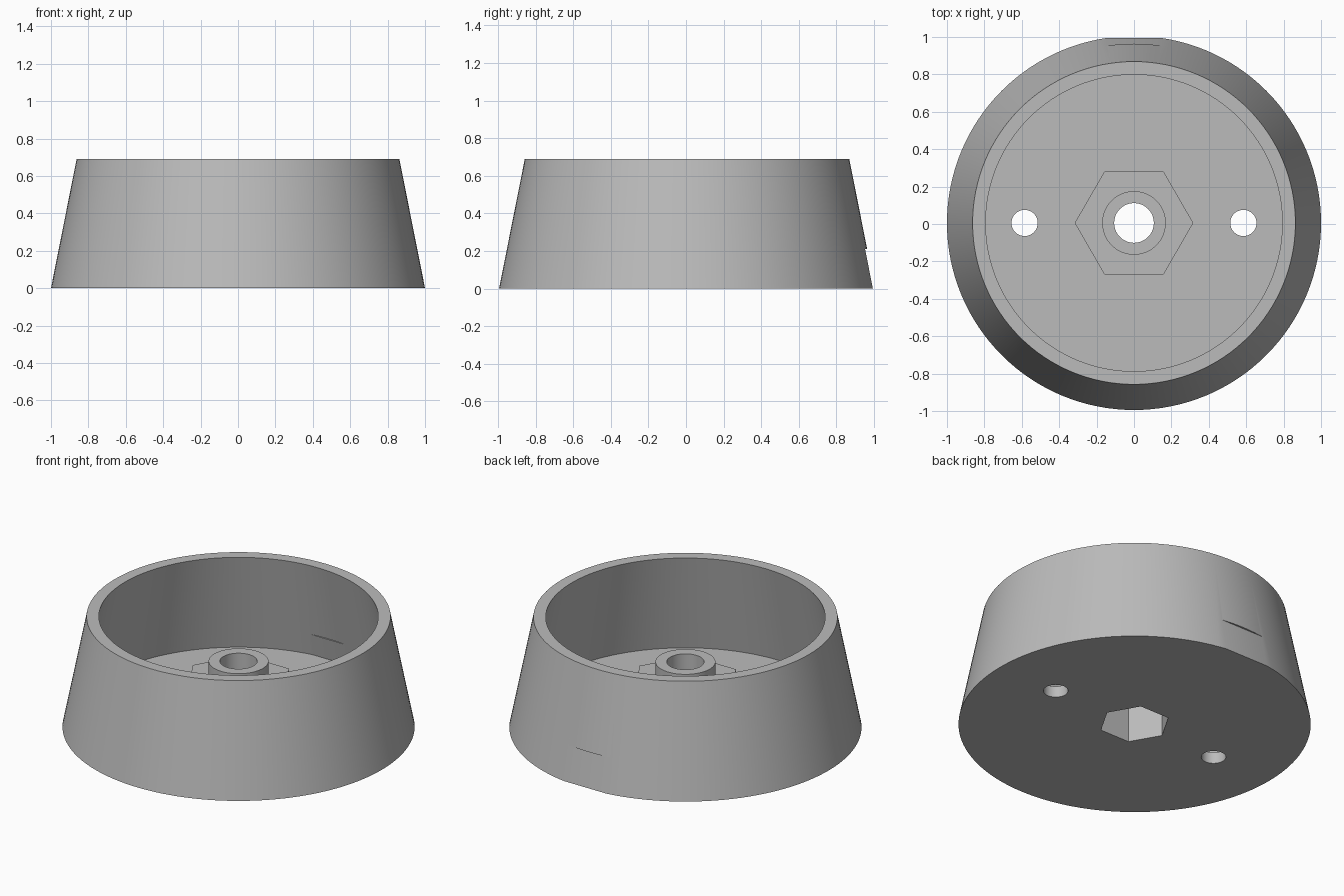
import bpy, bmesh, math
from mathutils import Matrix

if "Cube" in bpy.data.objects:
    bpy.data.objects.remove(bpy.data.objects["Cube"])

CY = 0.0055                     # the flat on the back shifts the centre slightly
HEIGHT, FLOOR, WALL = 0.69, 0.07, 0.07
R_BASE, R_TOP = 1.0, 0.863
SLOPE = (R_BASE - R_TOP) / HEIGHT
LEDGE = 0.21                    # top of the flattened patch on the back
SEG = 128

grey = bpy.data.materials.new("plain grey")
grey.use_nodes = True
color = (0.5, 0.5, 0.5, 1)
grey.diffuse_color = color
grey.node_tree.nodes["Principled BSDF"].inputs["Base Color"].default_value = color


def finish(bm, name):
    bmesh.ops.recalc_face_normals(bm, faces=bm.faces)
    mesh = bpy.data.meshes.new(name)
    bm.to_mesh(mesh)
    bm.free()
    mesh.materials.append(grey)
    obj = bpy.data.objects.new(name, mesh)
    bpy.context.collection.objects.link(obj)
    return obj


def prism(name, radius, z0, z1, x=0, sides=64, r_top=None):
    """Upright prism or cone with a corner pointing along +x."""
    bm = bmesh.new()
    move = Matrix.Translation((x, CY, (z0 + z1) / 2))
    turn = Matrix.Rotation(math.pi / 2, 4, "Z") if sides == 6 else Matrix()
    bmesh.ops.create_cone(bm, cap_ends=True, segments=sides, radius1=radius,
                          radius2=radius if r_top is None else r_top,
                          depth=z1 - z0, matrix=move @ turn)
    return finish(bm, name)


def leaning_block(name, y0, y1, z0, z1):
    """Block whose front and back lean inwards like the wall; y is given at z = 0."""
    bm = bmesh.new()
    bmesh.ops.create_cube(bm, size=1)
    for v in bm.verts:
        z = z1 if v.co.z > 0 else z0
        y = (y1 if v.co.y > 0 else y0) - SLOPE * z
        v.co = (v.co.x * 0.5, CY + y, z)
    return finish(bm, name)


def combine(target, tool, operation):
    mod = target.modifiers.new(operation.lower(), "BOOLEAN")
    mod.operation, mod.object, mod.solver = operation, tool, "EXACT"
    tool.hide_render = True
    bpy.context.view_layer.objects.active = target
    bpy.ops.object.modifier_apply(modifier=mod.name)
    bpy.data.objects.remove(tool)


# Tapered cup: outer cone hollowed by a parallel inner cone
cup = prism("tapered_cup", R_BASE, 0, HEIGHT, sides=SEG, r_top=R_TOP)
over = HEIGHT + 0.1
inner = lambda z: R_BASE - WALL - SLOPE * z
combine(cup, prism("hollow", inner(FLOOR), FLOOR, over, sides=SEG,
                   r_top=inner(over)), "DIFFERENCE")

# Shallow flat on the back, with a matching flat inside the wall
combine(cup, leaning_block("inner_flat", R_BASE - WALL - 0.008, R_BASE - 0.04,
                           FLOOR / 2, LEDGE), "UNION")
combine(cup, leaning_block("outer_flat", R_BASE - 0.0113, R_BASE + 0.2,
                           -0.1, LEDGE), "DIFFERENCE")

# Hexagonal boss carrying a round collar
combine(cup, prism("hex_boss", 0.317, FLOOR / 2, 0.30, sides=6), "UNION")
combine(cup, prism("collar", 0.17, 0.2, 0.41), "UNION")

# Hexagonal socket underneath, bore through the collar, two side holes
combine(cup, prism("socket", 0.203, -0.1, 0.23, sides=6), "DIFFERENCE")
combine(cup, prism("bore", 0.106, 0.1, 0.6), "DIFFERENCE")
for side in (-1, 1):
    combine(cup, prism("side_hole", 0.07, -0.1, 0.15, x=side * 0.585), "DIFFERENCE")

# Smooth round walls, sharp edges
bpy.ops.object.select_all(action="DESELECT")
cup.select_set(True)
bpy.context.view_layer.objects.active = cup
bpy.ops.object.shade_smooth_by_angle(angle=math.radians(25))
